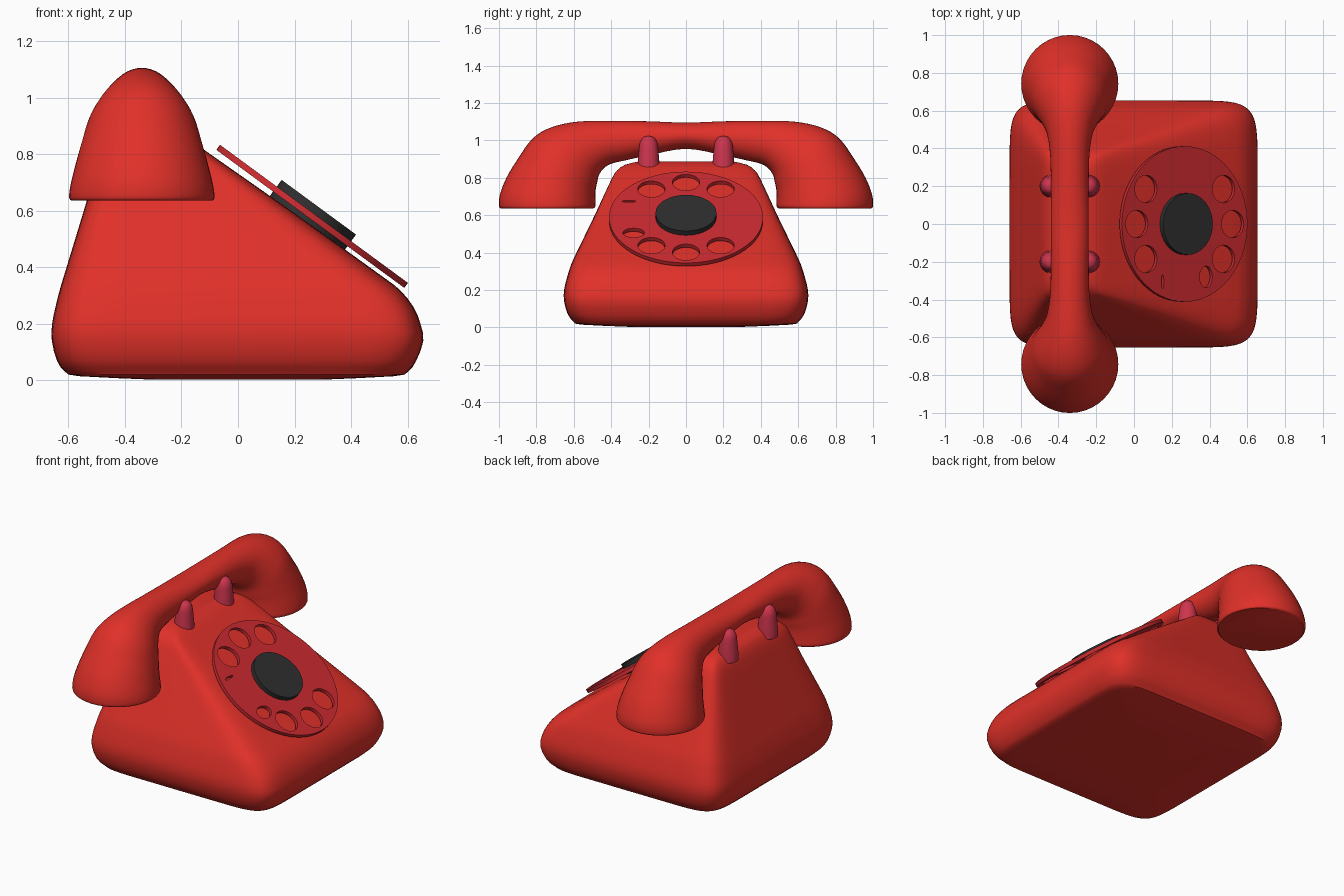
import bpy, bmesh
from math import sin, cos, pi, radians
from mathutils import Vector

if "Cube" in bpy.data.objects:
    bpy.data.objects.remove(bpy.data.objects["Cube"])


def material(name, rgb):
    m = bpy.data.materials.new(name)
    m.diffuse_color = (*rgb, 1)
    m.use_nodes = True
    m.node_tree.nodes["Principled BSDF"].inputs["Base Color"].default_value = m.diffuse_color
    return m


RED = material("red_plastic", (0.75, 0.03, 0.022))
DIAL = material("dial_red", (0.60, 0.024, 0.03))
PINK = material("pink_plastic", (0.62, 0.035, 0.075))
BLACK = material("black_plastic", (0.028, 0.028, 0.028))


def finish(obj, mat, angle=35):
    obj.data.materials.clear()
    obj.data.materials.append(mat)
    bpy.ops.object.select_all(action='DESELECT')
    obj.select_set(True)
    bpy.context.view_layer.objects.active = obj
    bpy.ops.object.shade_smooth_by_angle(angle=radians(angle))


def smooth_rows(rows, k):
    """Catmull-Rom interpolation between rows of numbers."""
    out = []
    for i in range(len(rows) - 1):
        a, b, c, d = rows[max(i - 1, 0)], rows[i], rows[i + 1], rows[min(i + 2, len(rows) - 1)]
        for j in range(k):
            t = j / k
            out.append([0.5 * (2 * q + (r - p) * t + (2 * p - 5 * q + 4 * r - s) * t * t
                               + (3 * q - p - 3 * r + s) * t ** 3)
                        for p, q, r, s in zip(a, b, c, d)])
    return out + [list(rows[-1])]


def loft(name, rings, mat, angle=35):
    bm = bmesh.new()
    vr = [[bm.verts.new(p) for p in ring] for ring in rings]
    n = len(vr[0])
    for a, b in zip(vr, vr[1:]):
        for i in range(n):
            j = (i + 1) % n
            bm.faces.new((a[i], a[j], b[j], b[i]))
    bm.faces.new(vr[0])
    bm.faces.new(vr[-1])
    bmesh.ops.recalc_face_normals(bm, faces=bm.faces)
    me = bpy.data.meshes.new(name)
    bm.to_mesh(me)
    bm.free()
    obj = bpy.data.objects.new(name, me)
    bpy.context.collection.objects.link(obj)
    finish(obj, mat, angle)
    return obj


def spow(v, e):
    return (1 if v >= 0 else -1) * (abs(v) if abs(v) > 1e-9 else 0) ** e


# Body: stacked squarish rings (z, back x, front x, half depth)
body_rows = [
    (0.003, -0.30, 0.30, 0.30), (0.015, -0.56, 0.55, 0.56), (0.03, -0.61, 0.60, 0.60),
    (0.07, -0.64, 0.63, 0.632), (0.14, -0.658, 0.655, 0.652), (0.20, -0.657, 0.645, 0.652),
    (0.26, -0.645, 0.62, 0.638), (0.32, -0.63, 0.572, 0.62), (0.38, -0.612, 0.493, 0.595),
    (0.60, -0.545, 0.187, 0.488), (0.79, -0.488, -0.084, 0.40), (0.84, -0.465, -0.155, 0.368),
    (0.87, -0.44, -0.205, 0.325), (0.888, -0.39, -0.26, 0.25)]
rings = []
for z, x0, x1, hy in smooth_rows(body_rows, 2):
    ring = []
    for i in range(64):
        t = 2 * pi * i / 64
        ring.append(((x0 + x1) / 2 + (x1 - x0) / 2 * spow(cos(t), 0.22), hy * spow(sin(t), 0.22), z))
    rings.append(ring)
loft("phone_body", rings, RED, 40)

# Handset: swept oval sections (outer y, outer z, inner y, inner z, half width)
half = [
    (0.20, 1.102, 0.20, 0.92, 0.10), (0.40, 1.105, 0.33, 0.892, 0.104),
    (0.58, 1.10, 0.40, 0.875, 0.122), (0.72, 1.07, 0.44, 0.85, 0.155),
    (0.82, 1.01, 0.465, 0.815, 0.188), (0.90, 0.90, 0.475, 0.775, 0.213),
    (0.96, 0.80, 0.483, 0.735, 0.233), (0.995, 0.71, 0.485, 0.68, 0.251),
    (1.0, 0.65, 0.485, 0.648, 0.257), (0.99, 0.636, 0.495, 0.636, 0.25)]
rows = [(-a, b, -c, d, w) for a, b, c, d, w in reversed(half)]
rows += [(0, 1.095, 0, 0.955, 0.10)] + half
rings = []
for oy, oz, iy, iz, w in smooth_rows(rows, 4):
    o, n = Vector((-0.34, oy, oz)), Vector((-0.34, iy, iz))
    rings.append([(o + n) / 2 + (o - n) / 2 * cos(2 * pi * i / 40)
                  + Vector((w * sin(2 * pi * i / 40), 0, 0)) for i in range(40)])
loft("handset", rings, RED)

# Cradle prongs: four small domed posts (radius, z)
prong = [(0.06, 0.83), (0.058, 0.88), (0.052, 0.95), (0.047, 0.985),
         (0.034, 1.011), (0.017, 1.021), (0.002, 1.023)]
for px in (-0.44, -0.24):
    for py in (-0.2, 0.2):
        loft("cradle_prong", [[(px + r * cos(2 * pi * i / 24), py + r * sin(2 * pi * i / 24), z)
                               for i in range(24)] for r, z in smooth_rows(prong, 2)], PINK)

# Dial plate: filled outline with finger holes (u, v, radius u, radius v)
TILT, CENTRE = radians(36.3), Vector((0.262, 0, 0.580))
outlines = [(0, 0, 0.412, 0.412, 64)]
for k in (0, 1, 4, 5, 6, 9):
    outlines.append((0.315 * cos(k * pi / 5), 0.315 * sin(k * pi / 5), 0.073, 0.073, 28))
outlines += [(0.14, -0.28, 0.042, 0.058, 16), (-0.145, -0.305, 0.008, 0.037, 12)]
cu = bpy.data.curves.new("finger_dial", 'CURVE')
cu.dimensions = '2D'
cu.fill_mode = 'BOTH'
cu.extrude = 0.011
for u, v, ru, rv, n in outlines:
    s = cu.splines.new('POLY')
    s.points.add(n - 1)
    for i, p in enumerate(s.points):
        p.co = (u + ru * cos(2 * pi * i / n), v + rv * sin(2 * pi * i / n), 0, 1)
    s.use_cyclic_u = True
dial = bpy.data.objects.new("finger_dial", cu)
bpy.context.collection.objects.link(dial)
dial.location = CENTRE
dial.rotation_euler = (0, TILT, 0)
bpy.ops.object.select_all(action='DESELECT')
dial.select_set(True)
bpy.context.view_layer.objects.active = dial
bpy.ops.object.convert(target='MESH')
finish(bpy.context.view_layer.objects.active, DIAL)

# Dial hub: black disc through the plate
normal = Vector((sin(TILT), 0, cos(TILT)))
bpy.ops.mesh.primitive_cylinder_add(vertices=32, radius=0.163, depth=0.075,
                                    location=CENTRE + normal * 0.0025, rotation=(0, TILT, 0))
hub = bpy.context.object
hub.name = "dial_hub"
finish(hub, BLACK)
